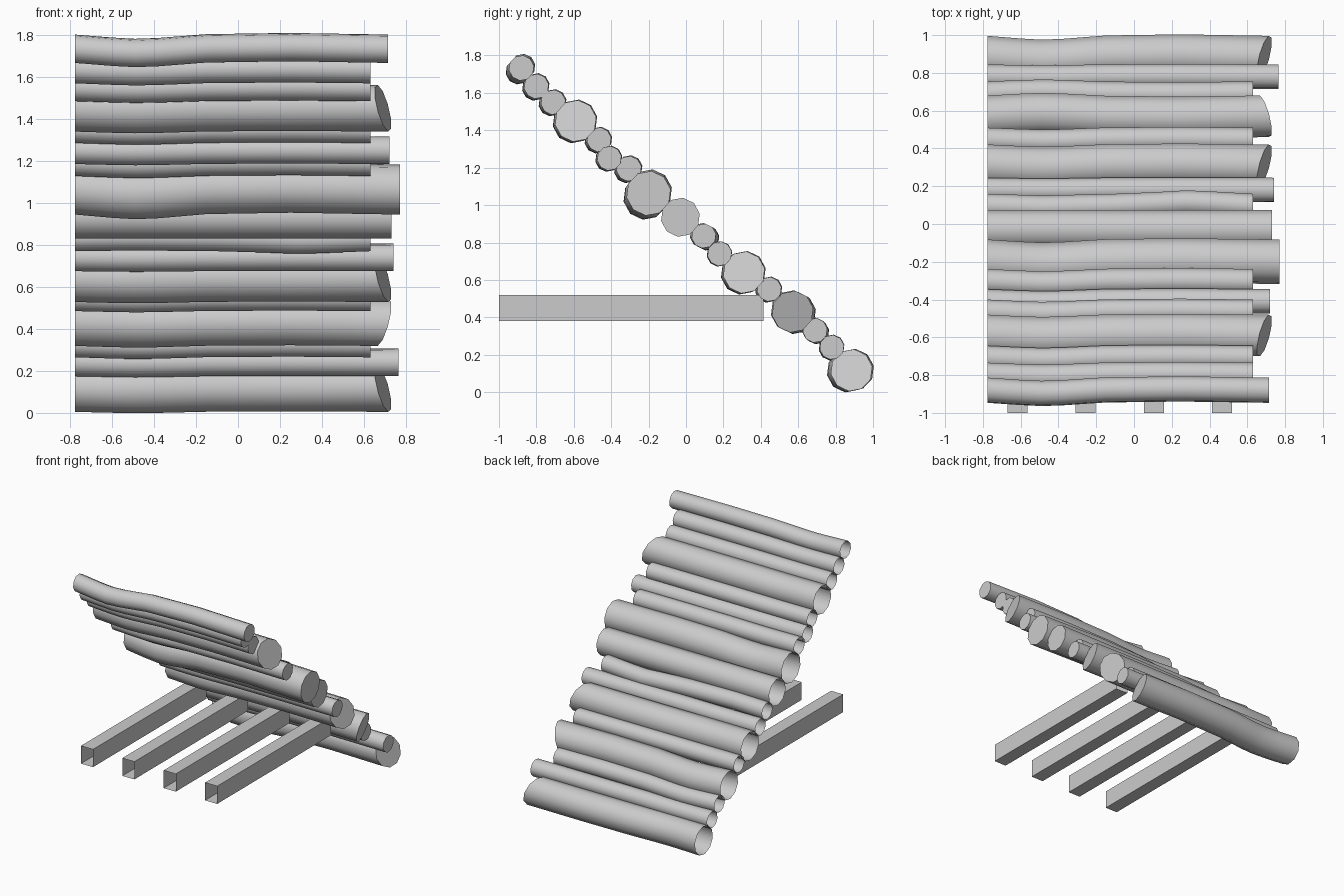
import bpy, math

if "Cube" in bpy.data.objects:
    bpy.data.objects.remove(bpy.data.objects["Cube"])

SIDES = 10
LEFT = -0.775


def make_mesh(name, verts, faces, smooth_flags):
    me = bpy.data.meshes.new(name)
    me.from_pydata(verts, [], faces)
    me.polygons.foreach_set("use_smooth", smooth_flags)
    me.update()
    ob = bpy.data.objects.new(name, me)
    bpy.context.collection.objects.link(ob)
    return ob


def log(name, y, z, r, end, slant, bends):
    """Slightly bent log along x: open left end, capped (optionally slanted) right end."""
    rings = [(LEFT, 0, 0)] + bends + [(end, 0, 0)]
    verts, faces = [], []
    for k, (x, dy, dz) in enumerate(rings):
        last = k == len(rings) - 1
        for i in range(SIDES):
            a = 2 * math.pi * (i + 0.3) / SIDES
            cy, cz = r * math.cos(a), r * math.sin(a)
            cut = slant * (cy - cz) / (r * math.sqrt(2)) if last else 0
            verts.append((x + cut, y + dy + cy, z + dz + cz))
    for k in range(len(rings) - 1):
        for i in range(SIDES):
            j = (i + 1) % SIDES
            a, b = k * SIDES, (k + 1) * SIDES
            faces.append((a + i, a + j, b + j, b + i)[::-1])
    n = (len(rings) - 1) * SIDES
    smooth = [True] * len(faces) + [False]
    faces.append(tuple(n + i for i in range(SIDES)))
    return make_mesh(name, verts, faces, smooth)


def wave(dy, dz):
    """Dip near the left, slight rise past the middle."""
    return [(-0.6, dy * .7, dz * .7), (-0.49, dy, dz), (-0.38, dy * .8, dz * .8),
            (-0.15, -dy * .1, -dz * .1), (0.25, -dy * .4, -dz * .4)]


def bump(dy, dz):
    """Dip left, stronger bulge near x = 0.3."""
    return [(-0.49, -dy * .5, -dz * .3), (-0.1, 0, 0), (0.12, dy * .5, dz * .5),
            (0.27, dy, dz), (0.38, dy * .8, dz * .8)]


# y, z, radius, right end, slant of the cut, bends; from top to bottom
LOGS = [
    (-.88, 1.733, .068, .715, 0, wave(-.017, -.02)),
    (-.80, 1.635, .067, .63, 0, wave(-.01, -.01)),
    (-.71, 1.55, .067, .63, 0, wave(-.012, -.008)),
    (-.59, 1.45, .112, .69, .04, wave(-.012, -.008)),
    (-.465, 1.35, .066, .63, 0, wave(-.012, -.008)),
    (-.41, 1.25, .066, .72, 0, wave(-.01, -.006)),
    (-.305, 1.195, .068, .63, 0, wave(-.012, -.01)),
    (-.20, 1.063, .12, .77, 0, wave(-.016, -.022)),
    (-.03, .935, .105, .73, 0, []),
    (.095, .835, .066, .63, 0, bump(.018, -.012)),
    (.18, .74, .066, .74, 0, wave(-.004, -.003)),
    (.31, .64, .113, .69, .04, wave(-.012, -.006)),
    (.445, .55, .066, .63, 0, wave(-.01, -.006)),
    (.57, .43, .112, .69, -.04, wave(.014, -.008)),
    (.69, .33, .066, .63, 0, wave(.01, -.008)),
    (.78, .24, .066, .765, 0, wave(-.005, -.005)),
    (.885, .117, .113, .69, .04, wave(-.02, -.006)),
]
for i, spec in enumerate(LOGS):
    log(f"log_{i + 1:02d}", *spec)

# square support beams, open at both ends
for i in range(4):
    cx, w = -.617 + .361 * i, .0525
    prof = [(cx - w, .38), (cx + w, .38), (cx + w, .52), (cx - w, .52)]
    verts = [(x, y, z) for y in (-1.0, .415) for x, z in prof]
    faces = [(k, (k + 1) % 4, (k + 1) % 4 + 4, k + 4) for k in range(4)]
    make_mesh(f"support_beam_{i + 1}", verts, faces, [False] * 4)
